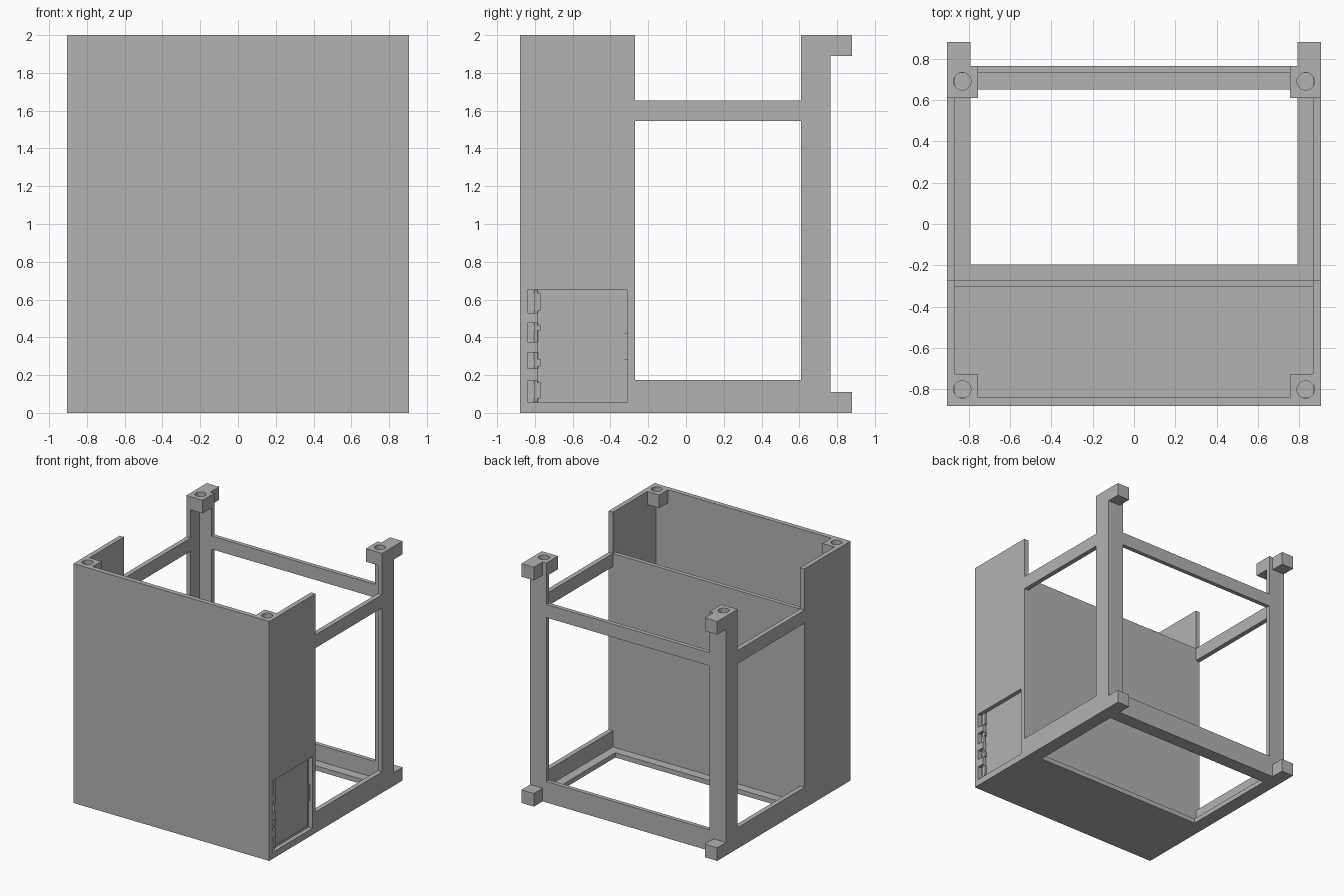
import bpy, bmesh
from mathutils import Matrix

cube = bpy.data.objects.get("Cube")
if cube:
    bpy.data.objects.remove(cube, do_unlink=True)

grey = bpy.data.materials.new("plain_grey")
grey.use_nodes = True
color = (0.45, 0.45, 0.45, 1)
grey.diffuse_color = color
grey.node_tree.nodes["Principled BSDF"].inputs["Base Color"].default_value = color

W, D, H = 0.905, 0.88, 2.0       # half width, half depth, height
T = 0.04                         # board thickness
IN = W - T                       # inner face of the sides
POST_F, POST_B = 0.61, 0.765     # rear post depth range
BACK = POST_B - 0.035            # inner face of the rear frame
WALL = -0.27                     # rear face of the inner wall
SILL, RAIL_LO, RAIL_HI = 0.175, 1.545, 1.655
BLOCK = 0.11                     # height of corner blocks and feet
POST_X = 0.755                   # inner edge of posts


def finish(name, bm):
    bmesh.ops.recalc_face_normals(bm, faces=bm.faces)
    mesh = bpy.data.meshes.new(name)
    bm.to_mesh(mesh)
    bm.free()
    mesh.materials.append(grey)
    ob = bpy.data.objects.new(name, mesh)
    bpy.context.collection.objects.link(ob)
    return ob


def box(name, x, y, z):
    bm = bmesh.new()
    bmesh.ops.create_cube(bm, size=1)
    for v in bm.verts:
        v.co = [r[0] if c < 0 else r[1] for c, r in zip(v.co, (x, y, z))]
    return finish(name, bm)


def rod(name, radius, center, length, sides=32):
    bm = bmesh.new()
    bmesh.ops.create_cone(bm, cap_ends=True, segments=sides, radius1=radius,
                          radius2=radius, depth=length,
                          matrix=Matrix.Translation(center))
    return finish(name, bm)


def cut(ob, *cutters):
    bpy.context.view_layer.objects.active = ob
    for c in cutters:
        mod = ob.modifiers.new("cut", "BOOLEAN")
        mod.operation = "DIFFERENCE"
        mod.solver = "EXACT"
        mod.object = c
        bpy.ops.object.modifier_apply(modifier=mod.name)
        bpy.data.objects.remove(c, do_unlink=True)
    return ob


def span(s, a, b):
    return tuple(sorted((s * a, s * b)))


# Side frames, corner blocks and rear feet
sides = {}
for s, label in ((1, "left"), (-1, "right")):
    through = span(s, IN - 0.1, W + 0.1)
    side = box(label + "_side_frame", span(s, IN, W), (-D, POST_B), (0, H))
    sides[label] = cut(
        side,
        box("window", through, (WALL, POST_F), (SILL, RAIL_LO)),
        box("notch", through, (WALL, POST_F), (RAIL_HI, H + 0.1)))

    for end, y, hole_y in (("front", (-D, -0.725), -0.8),
                           ("rear", (POST_F, POST_B), 0.69)):
        block = box(f"{label}_{end}_corner_block", span(s, POST_X, W), y, (H - BLOCK, H))
        cut(block, rod("hole", 0.042, (s * 0.83, hole_y, H), 0.4))
        if end == "rear":
            for level, z in (("lower", (0, BLOCK)), ("upper", (H - BLOCK, H))):
                box(f"{label}_{level}_foot", span(s, 0.79, W), (POST_B, D), z)

# The blocks already fill the side boards' tops, so clear the overlap there
for s, label in ((1, "left"), (-1, "right")):
    for y in ((-D - 0.1, -0.725), (POST_F, POST_B + 0.1)):
        cut(sides[label], box("seat", span(s, IN - 0.1, W + 0.1), y, (H - BLOCK, H + 0.1)))

# Rear frame with wide openings
cut(box("rear_frame", (-IN, IN), (BACK, POST_B), (0, H - BLOCK)),
    box("window", (-POST_X, POST_X), (BACK - 0.1, D), (SILL, RAIL_LO)),
    box("notch", (-POST_X, POST_X), (BACK - 0.1, D), (RAIL_HI, H + 0.1)))

# Front panel between the sides, and the inner wall
front = box("front_panel", (-IN, IN), (-D, -D + T), (0, H))
cut(front, *[box("seat", span(s, POST_X, W), (-D - 0.1, -0.725), (H - BLOCK, H + 0.1))
             for s in (1, -1)])
box("inner_wall", (-IN, IN), (WALL - 0.035, WALL), (T, RAIL_HI))

# Bottom board with a large opening
cut(box("bottom_board", (-IN, IN), (-D + T, BACK), (0, T)),
    box("opening", (-0.79, 0.79), (-0.195, 0.65), (-0.1, 0.2)))

# Recess in the side for the hatch, with pockets between the hinge teeth
HINGE = -0.8
FACE = W - 0.035
teeth = ((0.17, 0.235), (0.32, 0.375), (0.475, 0.53))
edges = [0.055] + [z for t in teeth for z in t] + [0.65]
pockets = [box("pocket", (FACE, W + 0.1), (-0.84, HINGE + 0.001), (a, b))
           for a, b in zip(edges[::2], edges[1::2])]
cut(sides["left"],
    box("recess", (FACE, W + 0.1), (HINGE, -0.31), (0.055, 0.65)), *pockets)

# Hatch, its hinge and finger grip
box("hatch", (FACE - 0.005, FACE + 0.006), (-0.77, -0.325), (0.075, 0.635))
box("hatch_grip", (FACE - 0.005, FACE + 0.012), (-0.33, -0.311), (0.28, 0.42))
rod("hinge_pin", 0.01, (FACE + 0.012, HINGE + 0.006, 0.3525), 0.59, 12)
for i, z in enumerate(teeth):
    box(f"hinge_tooth_{i + 1}", (FACE, W - 0.004), (HINGE, HINGE + 0.016), z)
for i, z in enumerate(((0.075, 0.16), (0.245, 0.285), (0.435, 0.465), (0.54, 0.635))):
    box(f"hatch_knuckle_{i + 1}", (FACE, FACE + 0.02), (HINGE - 0.004, -0.77), z)
